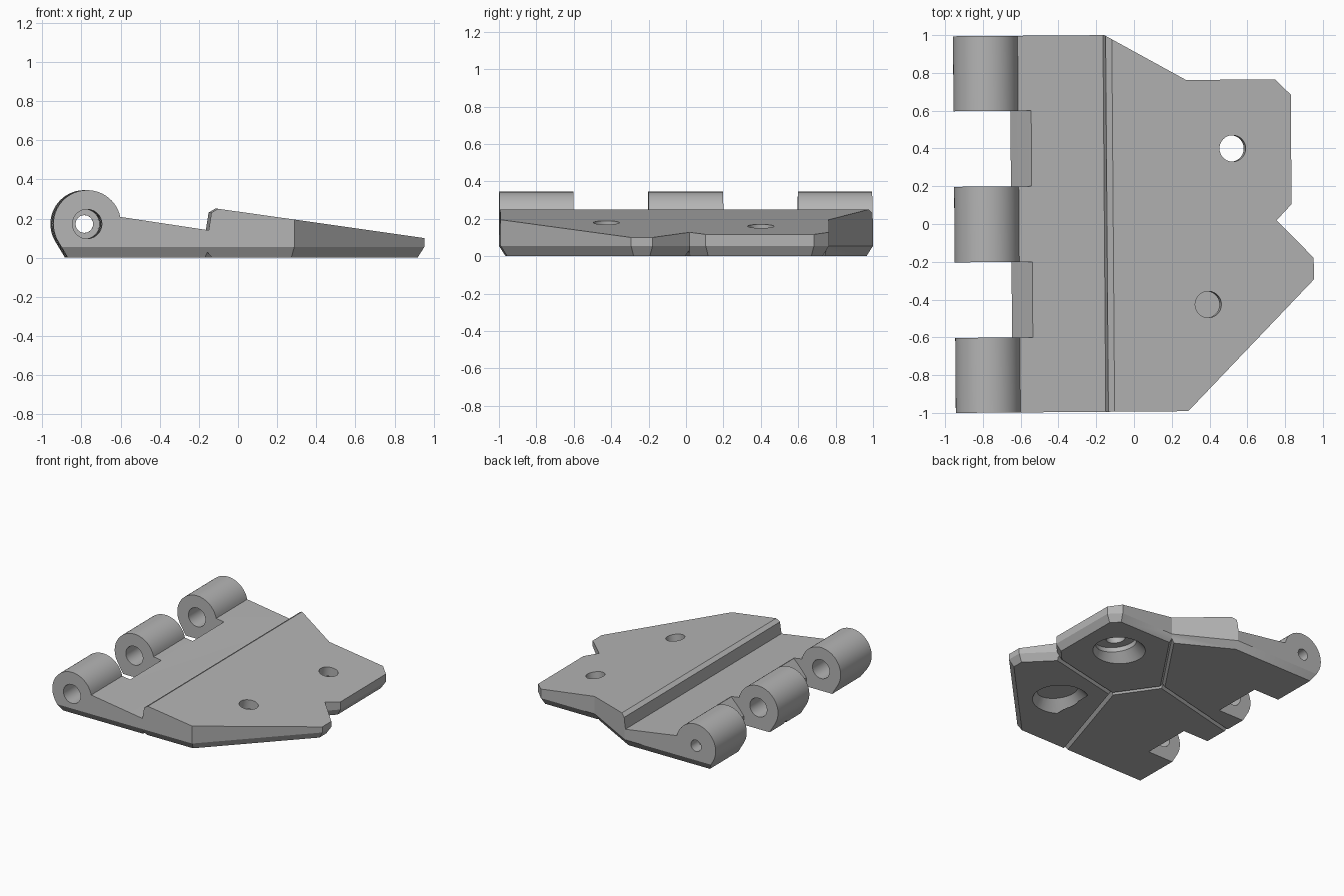
import bpy, bmesh, math
from mathutils import Vector, Matrix

if "Cube" in bpy.data.objects:
    bpy.data.objects.remove(bpy.data.objects["Cube"], do_unlink=True)

grey = bpy.data.materials.new("plain grey")
grey.use_nodes = True
colour = (0.46, 0.46, 0.46, 1)
grey.diffuse_color = colour
grey.node_tree.nodes["Principled BSDF"].inputs["Base Color"].default_value = colour


def finish(bm, name):
    bmesh.ops.recalc_face_normals(bm, faces=bm.faces)
    mesh = bpy.data.meshes.new(name)
    bm.to_mesh(mesh)
    bm.free()
    mesh.materials.append(grey)
    obj = bpy.data.objects.new(name, mesh)
    bpy.context.collection.objects.link(obj)
    return obj


def prism(name, points, sweep, chamfer=None):
    """Sweep a flat polygon; optionally taper its starting end."""
    bm = bmesh.new()
    base = bm.faces.new([bm.verts.new(p) for p in points])
    top = bmesh.ops.extrude_face_region(bm, geom=[base], use_keep_orig=True)
    moved = [v for v in top["geom"] if isinstance(v, bmesh.types.BMVert)]
    bmesh.ops.translate(bm, verts=moved, vec=sweep)
    if chamfer:
        bmesh.ops.recalc_face_normals(bm, faces=bm.faces)
        bmesh.ops.inset_region(bm, faces=[base], thickness=chamfer[0], use_even_offset=True)
        for v in base.verts:
            v.co.z -= chamfer[1]
    return finish(bm, name)


def side_prism(name, profile, y0, y1):
    return prism(name, [(x, y0, z) for x, z in profile], (0, y1 - y0, 0))


def cone(name, r1, r2, depth, matrix):
    bm = bmesh.new()
    bmesh.ops.create_cone(bm, cap_ends=True, segments=48, radius1=r1, radius2=r2,
                          depth=depth, matrix=matrix)
    return finish(bm, name)


def boolean(target, cutter, operation="DIFFERENCE"):
    mod = target.modifiers.new("cut", "BOOLEAN")
    mod.operation = operation
    mod.solver = "EXACT"
    mod.object = cutter
    bpy.context.view_layer.objects.active = target
    bpy.ops.object.modifier_apply(modifier=mod.name)
    bpy.data.objects.remove(cutter, do_unlink=True)


# Side profile: sloped leaf, step, lower leaf and round knuckle
BX, BZ, BR = -0.778, 0.172, 0.173
arc = [math.radians(12 + i * 198 / 32) for i in range(33)]
profile = [(1.05, 0), (1.05, 0.086), (-0.11, 0.25), (-0.143, 0.23), (-0.157, 0.14), (-0.6, 0.207)]
profile += [(BX + BR * math.cos(a), BZ + BR * math.sin(a)) for a in arc]
profile += [(-0.877, 0)]
body = side_prism("hinge_leaf", profile, -1.1, 1.1)

# Plan outline with a tapered lower edge
outline = [(-1.3, 0.997), (-0.15, 0.997), (0.28, 0.757), (0.755, 0.755), (0.835, 0.674),
           (0.835, 0.095), (0.755, 0.01), (0.95, -0.19), (0.95, -0.305), (0.28, -0.997),
           (-1.3, -0.997)]
plan = prism("plan_cutter", [(x, y, 0.055) for x, y in outline], (0, 0, 0.5), (0.036, 0.057))
boolean(body, plan, "INTERSECT")

# Gaps between the knuckles
gap = [(-1.2, -0.1), (-0.65, -0.1), (-0.65, 0.07), (-0.61, 0.12), (-0.54, 0.195),
       (-0.54, 0.5), (-1.2, 0.5)]
for y in (-0.4, 0.4):
    boolean(body, side_prism("gap_cutter", gap, y - 0.2, y + 0.2))

# Pin bore, narrower at the back end
for r, y0, y1 in ((0.075, -1.1, 0.9), (0.045, 0.85, 1.1)):
    place = Matrix.Translation((BX, (y0 + y1) / 2, BZ)) @ Matrix.Rotation(math.pi / 2, 4, "X")
    boolean(body, cone("pin_cutter", r, r, y1 - y0, place))

# Screw holes with wide recesses underneath, square to the sloped top
tilt = Matrix.Rotation(math.atan(0.1415), 4, "Y")
for x, y in ((0.525, 0.392), (0.39, -0.433)):
    top = Matrix.Translation((x, y, 0.25 - 0.1415 * (x + 0.11))) @ tilt
    for r1, r2, low, high in ((0.07, 0.07, -0.4, 0.1), (0.15, 0.15, -0.4, -0.075),
                              (0.22, 0.15, -0.2, -0.11)):
        place = top @ Matrix.Translation((0, 0, (low + high) / 2))
        boolean(body, cone("screw_cutter", r1, r2, high - low, place))

# V grooves dividing the underside
P, Q = Vector((-0.11, 0.19, 0)), Vector((0.11, -0.13, 0))
grooves = [(Q, (-0.18, -1.03, 0)), (Q, (0.9, 0.04, 0)), (Q, P),
           (P, (0.31, 0.8, 0)), (P, (-1.0, -0.02, 0))]
for start, end in grooves:
    run = Vector(end) - start
    side = Vector((-run.y, run.x, 0)).normalized() * 0.036
    low = Vector((0, 0, -0.03))
    tri = [start + low - side, start + low + side, start + Vector((0, 0, 0.028))]
    boolean(body, prism("groove_cutter", tri, run))

# Slight turn about the vertical, then edge-preserving smooth shading
body.data.transform(Matrix.Translation((0, 0.004, 0)) @ Matrix.Rotation(0.0075, 4, "Z"))
bpy.ops.object.select_all(action="DESELECT")
body.select_set(True)
bpy.context.view_layer.objects.active = body
bpy.ops.object.shade_smooth_by_angle(angle=math.radians(25))
